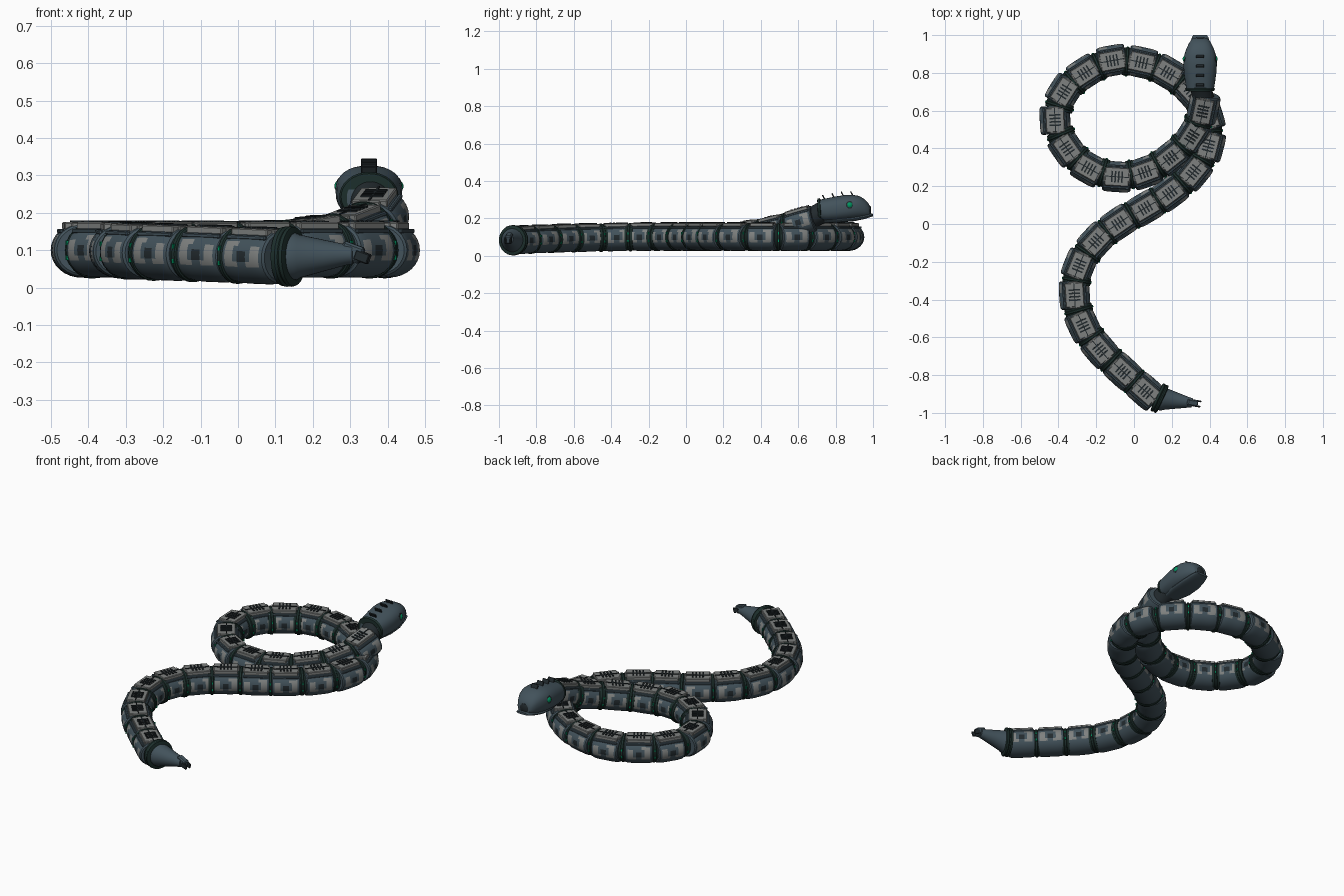
import bpy, bmesh, math
from mathutils import Vector, Matrix

if "Cube" in bpy.data.objects:
    bpy.data.objects.remove(bpy.data.objects["Cube"])

def material(name, c):
    m = bpy.data.materials.new(name)
    m.diffuse_color = (*c, 1)
    m.use_nodes = True
    m.node_tree.nodes["Principled BSDF"].inputs["Base Color"].default_value = m.diffuse_color
    return m

SLATE = material("slate_blue", (0.055, 0.085, 0.105))
GREY = material("worn_grey", (0.21, 0.22, 0.215))
DARK = material("dark_gunmetal", (0.016, 0.023, 0.027))
JOINT = material("joint_green_black", (0.012, 0.028, 0.025))
GREEN = material("eye_green", (0.0, 0.3, 0.12))

def finish(name, bm, mats, angle=35):
    bmesh.ops.recalc_face_normals(bm, faces=bm.faces)
    me = bpy.data.meshes.new(name)
    bm.to_mesh(me)
    bm.free()
    for m in mats:
        me.materials.append(m)
    for p in me.polygons:
        p.use_smooth = True
    me.set_sharp_from_angle(angle=math.radians(angle))
    return me

def place(name, me, mat=Matrix()):
    ob = bpy.data.objects.new(name, me)
    bpy.context.collection.objects.link(ob)
    ob.matrix_world = mat
    return ob

def loft(bm, rings):
    """Skin closed rings of points and cap both ends."""
    vs = [[bm.verts.new(p) for p in r] for r in rings]
    n = len(vs[0])
    for a, b in zip(vs, vs[1:]):
        for i in range(n):
            bm.faces.new((a[i], a[(i + 1) % n], b[(i + 1) % n], b[i]))
    bm.faces.new(vs[0])
    bm.faces.new(vs[-1])

def lathe(name, profile, mats, n=32, sy=1.0, sz=1.0, rule=None):
    """Turn an (x, radius) profile round the local x axis."""
    bm = bmesh.new()
    loft(bm, [[(x, r * sy * math.cos(2 * math.pi * k / n), r * sz * math.sin(2 * math.pi * k / n))
               for k in range(n)] for x, r in profile])
    if rule:
        for f in bm.faces:
            f.material_index = rule(f.calc_center_median())
    return finish(name, bm, mats)

def boxes(name, items, mats, bevel=0.0):
    """Boxes given as (centre, size)."""
    bm = bmesh.new()
    for c, s in items:
        bmesh.ops.create_cube(bm, size=1, matrix=Matrix.Translation(c) @ Matrix.Diagonal((*s, 1)))
    if bevel:
        bmesh.ops.bevel(bm, geom=bm.edges[:], offset=bevel, segments=1, affect='EDGES')
    return finish(name, bm, mats)

def frame(p, d):
    x = Vector(d).normalized()
    y = Vector((0, 0, 1)).cross(x).normalized()
    z = x.cross(y)
    return Matrix.Translation(p) @ Matrix((x, y, z)).transposed().to_4x4()

# Segment centres, tail to neck
path = [(.06, -.885), (-.06, -.78), (-.18, -.665), (-.27, -.535), (-.315, -.375), (-.29, -.22),
        (-.20, -.09), (-.08, .005), (.06, .085), (.19, .165), (.315, .275), (.395, .415),
        (.39, .57), (.305, .70), (.18, .80), (.04, .855), (-.115, .865), (-.26, .80),
        (-.37, .70), (-.418, .55), (-.355, .40), (-.24, .295), (-.09, .25), (.06, .275),
        (.20, .355), (.315, .475), (.368, .615)]
heights = {0: .083, 1: .088, 2: .092, 3: .095, 4: .098, 24: .112, 25: .135, 26: .178}
P = [Vector((x, y, heights.get(i, .1))) for i, (x, y) in enumerate(path)]

# Shared segment pieces
def worn(c):
    a = abs(math.degrees(math.atan2(c.z, abs(c.y))))
    up = c.z > 0
    x = abs(c.x)
    if a < 14 and x < .022:
        return 2
    if x < .064 and ((up and 22 < a < 34 and c.x > .02) or (a < 22 and .028 < x)
                     or (not up and 12 < a < 24 and x > .012)):
        return 1
    return 0

body = lathe("body_segment", [(-.075, .066), (-.07, .072), (-.06, .0745), (-.045, .076), (-.03, .0765),
                              (-.015, .0765), (0, .0765), (.015, .0765), (.03, .0765), (.045, .076),
                              (.06, .0745), (.07, .072), (.075, .066)],
             [SLATE, GREY, DARK], sy=1.06, sz=.96, rule=worn)
plate = boxes("top_plate", [((0, 0, .065), (.128, .098, .020)), ((0, 0, .065), (.142, .06, .018))],
              [GREY], .003)
vent = boxes("top_vent", [((0, 0, .0765), (.13, .005, .004))] +
             [((x, 0, .077), (.008, .06, .005)) for x in (-.027, -.009, .009, .027)], [DARK])
rail = boxes("shoulder_rail", [((0, s * .057, .051), (.136, .012, .012)) for s in (-1, 1)], [SLATE], .003)
ring = lathe("joint_ring", [(-.022, .062), (-.02, .072), (-.008, .073), (-.005, .077), (.005, .077),
                            (.008, .073), (.02, .072), (.022, .062)], [JOINT], sy=1.02, sz=.98)
studs = boxes("joint_light", [((0, s * .0765, z), (.006, .006, .012)) for s in (-1, 1) for z in (-.02, .02)],
              [GREEN])

for i, p in enumerate(P):
    d = P[min(i + 1, len(P) - 1)] - P[max(i - 1, 0)]
    if i == 26:
        d = Vector((.03, .14, .04))
    m = frame(p, d)
    for nm, me in (("body_segment", body), ("top_plate", plate), ("top_vent", vent), ("shoulder_rail", rail)):
        place(f"{nm}_{i + 1}", me, m)
    if i + 1 < len(P):
        j = frame((p + P[i + 1]) / 2, P[i + 1] - p)
        place(f"joint_ring_{i + 1}", ring, j)
        place(f"joint_light_{i + 1}", studs, j)

# Tail: collar, cone, cuff and two prongs
start = Vector((.135, -.922, .083))
collar = lathe("tail_collar", [(-.018, .066), (-.016, .079), (-.004, .081), (.002, .076), (.008, .081),
                               (.016, .079), (.02, .064)], [JOINT])
place("tail_collar", collar, frame(start, (.9, -.42, 0)))
cone = lathe("tail_cone", [(0, .064), (.02, .063), (.03, .058), (.10, .041), (.155, .028), (.175, .025)], [SLATE])
place("tail_cone", cone, frame(start, (.19, -.028, .006)))
cuff = frame((.305, -.946, .094), (.19, -.03, -.07))
place("tail_cuff", boxes("tail_cuff", [((0, 0, 0), (.06, .034, .046))], [SLATE], .006), cuff)
place("tail_prongs", boxes("tail_prongs", [((.03, s * .014, -.002), (.04, .009, .028)) for s in (-1, 1)],
                           [DARK], .003), cuff)

# Head: skinned rounded sections (y, half width, bottom, top)
HX = .35
sections = [(.703, .058, .20, .285), (.715, .073, .186, .30), (.75, .079, .182, .307), (.80, .086, .183, .317),
            (.85, .089, .187, .325), (.89, .085, .192, .326), (.925, .074, .197, .32), (.955, .06, .202, .303),
            (.974, .048, .206, .283), (.984, .036, .212, .262)]

def section(y, w, lo, hi, n=32, e=.82):
    pts = []
    for k in range(n):
        a = 2 * math.pi * k / n
        c, s = math.cos(a), math.sin(a)
        pts.append((HX + w * math.copysign(abs(c) ** e, c), y,
                    (lo + hi) / 2 + (hi - lo) / 2 * math.copysign(abs(s) ** e, s)))
    return pts

bm = bmesh.new()
loft(bm, [section(*s) for s in sections])
place("head_shell", finish("head_shell", bm, [SLATE], 40))

# Lower jaw plate with a lip at the snout
bm = bmesh.new()
loft(bm, [section(y, w, lo, hi, 20) for y, w, lo, hi in
          [(.74, .045, .176, .20), (.82, .062, .178, .205), (.90, .062, .185, .212),
           (.96, .052, .198, .222), (.99, .043, .208, .226), (1.0, .036, .212, .224)]])
place("lower_jaw", finish("lower_jaw", bm, [SLATE], 40))

# Snout cap, head collar and neck joint
cap = lathe("snout_cap", [(-.01, .026), (.004, .026), (.008, .02)], [DARK], 20)
place("snout_cap", cap, frame((HX, .98, .242), (0, 1, 0)))
hc = lathe("head_collar", [(-.008, .05), (-.007, .062), (.005, .066), (.01, .06)], [JOINT], sy=1.2)
place("head_collar", hc, frame((HX, .712, .243), (0, 1, .05)))
neck = lathe("neck_joint", [(-.045, .05), (-.04, .06), (0, .056), (.04, .058), (.045, .045)], [DARK])
place("neck_joint", neck, frame((.36, .695, .215), (-.01, .06, .03)))

# Crest blades along the top of the head, leaning back
blade = boxes("crest_blade", [((0, 0, .008), (.007, .042, .028))], [DARK], .002)
for i, (y, z) in enumerate(((.74, .305), (.79, .315), (.84, .323), (.89, .325))):
    m = Matrix.Translation((HX, y, z)) @ Matrix.Rotation(math.radians(90), 4, 'Z') @ \
        Matrix.Rotation(math.radians(-28), 4, 'Y')
    place(f"crest_blade_{i + 1}", blade, m)

# Eyes in dark sockets, on both sides
socket = lathe("eye_socket", [(-.01, .021), (.003, .021), (.005, .016)], [DARK], 20)
eye = lathe("eye", [(-.01, .014), (.005, .014), (.009, .009), (.011, .003)], [GREEN], 20)
for s, side in ((-1, "left"), (1, "right")):
    m = frame((HX + s * .081, .875, .272), (s, .15, .15))
    place(f"eye_socket_{side}", socket, m)
    place(f"eye_{side}", eye, m)
